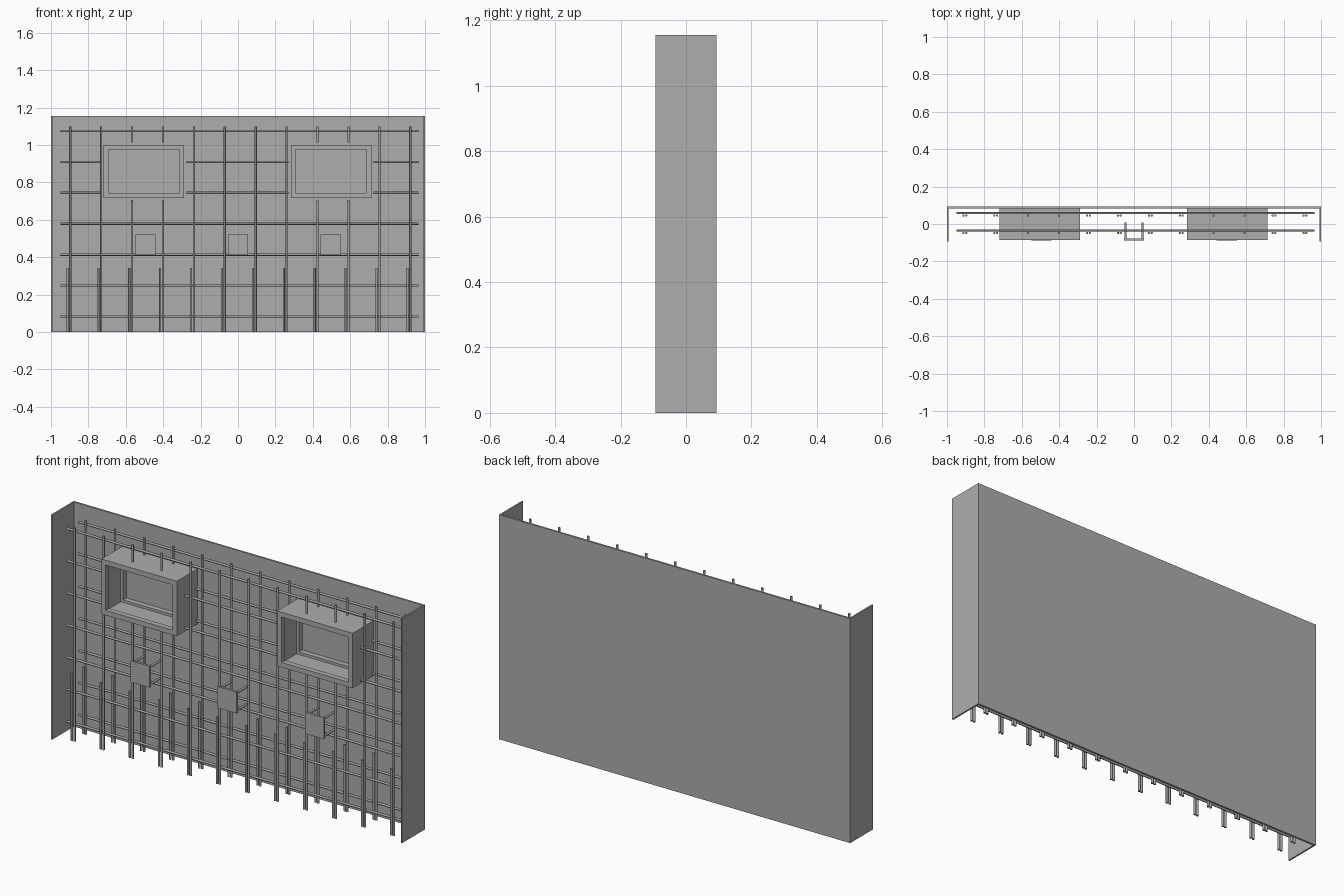
import bpy, bmesh, math
from mathutils import Matrix, Vector

if "Cube" in bpy.data.objects:
    bpy.data.objects.remove(bpy.data.objects["Cube"])


def material(name, v):
    m = bpy.data.materials.new(name)
    m.diffuse_color = (v, v, v, 1)
    m.use_nodes = True
    m.node_tree.nodes["Principled BSDF"].inputs["Base Color"].default_value = m.diffuse_color
    return m


GREY = material("formwork grey", 0.42)
STEEL = material("steel grey", 0.36)


def finish(name, bm, mat, smooth=False):
    bmesh.ops.recalc_face_normals(bm, faces=bm.faces)
    me = bpy.data.meshes.new(name)
    bm.to_mesh(me)
    bm.free()
    ob = bpy.data.objects.new(name, me)
    bpy.context.collection.objects.link(ob)
    me.materials.append(mat)
    if smooth:
        for p in me.polygons:
            p.use_smooth = len(p.vertices) == 4
    return ob


def add_box(bm, x0, x1, y0, y1, z0, z1):
    m = Matrix.Translation(((x0 + x1) / 2, (y0 + y1) / 2, (z0 + z1) / 2))
    bmesh.ops.create_cube(bm, size=1, matrix=m @ Matrix.Diagonal((x1 - x0, y1 - y0, z1 - z0, 1)))


def add_rod(bm, a, b, r=0.006):
    a, b = Vector(a), Vector(b)
    d = b - a
    m = Matrix.Translation((a + b) / 2) @ d.to_track_quat('Z', 'Y').to_matrix().to_4x4()
    bmesh.ops.create_cone(bm, cap_ends=True, segments=10, radius1=r, radius2=r,
                          depth=d.length, matrix=m)


H, D = 1.155, 0.093            # wall height and half depth
WIN_X = (-0.503, 0.498)        # window centres
WIN_W, WIN_Z0, WIN_Z1 = 0.215, 0.717, 1.0
GAP = 0.012                    # bar clearance around windows
XS = [-0.897 + 0.1653 * i for i in range(12)]
ZS = [0.083 + 0.1653 * i for i in range(7)]

# back sheet and side sheets
bm = bmesh.new()
add_box(bm, -1, 1, 0.083, D, 0, H)
finish("back_panel", bm, GREY)
for name, s in (("left_panel", -1), ("right_panel", 1)):
    bm = bmesh.new()
    add_box(bm, min(s, s * 0.992), max(s, s * 0.992), -D, 0.083, 0, H)
    finish(name, bm, GREY)

# window box-outs: channel profile (inset, y) swept round a rectangle
PROFILE = [(0, -0.086), (0.025, -0.086), (0.025, -0.058), (0.012, -0.058),
           (0.012, 0.055), (0.025, 0.055), (0.025, 0.083), (0, 0.083)]
for i, cx in enumerate(WIN_X):
    bm = bmesh.new()
    cz, hz = (WIN_Z0 + WIN_Z1) / 2, (WIN_Z1 - WIN_Z0) / 2
    rings = [[bm.verts.new((cx + sx * (WIN_W - t), y, cz + sz * (hz - t))) for t, y in PROFILE]
             for sx, sz in ((-1, -1), (1, -1), (1, 1), (-1, 1))]
    n = len(PROFILE)
    for k in range(4):
        a, b = rings[k], rings[(k + 1) % 4]
        for j in range(n):
            bm.faces.new((a[j], a[(j + 1) % n], b[(j + 1) % n], b[j]))
    finish(f"window_frame_{i + 1}", bm, GREY)

# two layers of reinforcement, interrupted at the windows
for layer, yv, yh in (("front", -0.048, -0.034), ("back", 0.045, 0.058)):
    bm = bmesh.new()
    for x in XS:
        if any(abs(x - c) < WIN_W for c in WIN_X):
            spans = ((0, WIN_Z0 - GAP), (WIN_Z1 + GAP, 1.1))
        else:
            spans = ((0, 1.1),)
        for z0, z1 in spans:
            add_rod(bm, (x, yv, z0), (x, yv, z1))
    finish(f"{layer}_vertical_bars", bm, STEEL, True)

    bm = bmesh.new()
    for z in ZS:
        cuts = [-0.948]
        if WIN_Z0 < z < WIN_Z1:
            for c in WIN_X:
                cuts += [c - WIN_W - GAP, c + WIN_W + GAP]
        cuts.append(0.966)
        for x0, x1 in zip(cuts[::2], cuts[1::2]):
            add_rod(bm, (x0, yh, z), (x1, yh, z))
    finish(f"{layer}_horizontal_bars", bm, STEEL, True)

    # short starter bars beside every vertical
    bm = bmesh.new()
    for x in XS:
        add_rod(bm, (x - 0.015, yv, 0), (x - 0.015, yv, 0.342))
    finish(f"{layer}_starter_bars", bm, STEEL, True)

# embedded plates with four studs each
for i, cx in enumerate((-0.495, 0, 0.496)):
    bm = bmesh.new()
    add_box(bm, cx - 0.054, cx + 0.054, -0.088, -0.077, 0.412, 0.522)
    finish(f"anchor_plate_{i + 1}", bm, GREY)
    bm = bmesh.new()
    for sx in (-1, 1):
        for sz in (-1, 1):
            p = (cx + sx * 0.045, 0.467 + sz * 0.045)
            add_rod(bm, (p[0], -0.077, p[1]), (p[0], 0.008, p[1]))
    finish(f"anchor_studs_{i + 1}", bm, STEEL, True)
